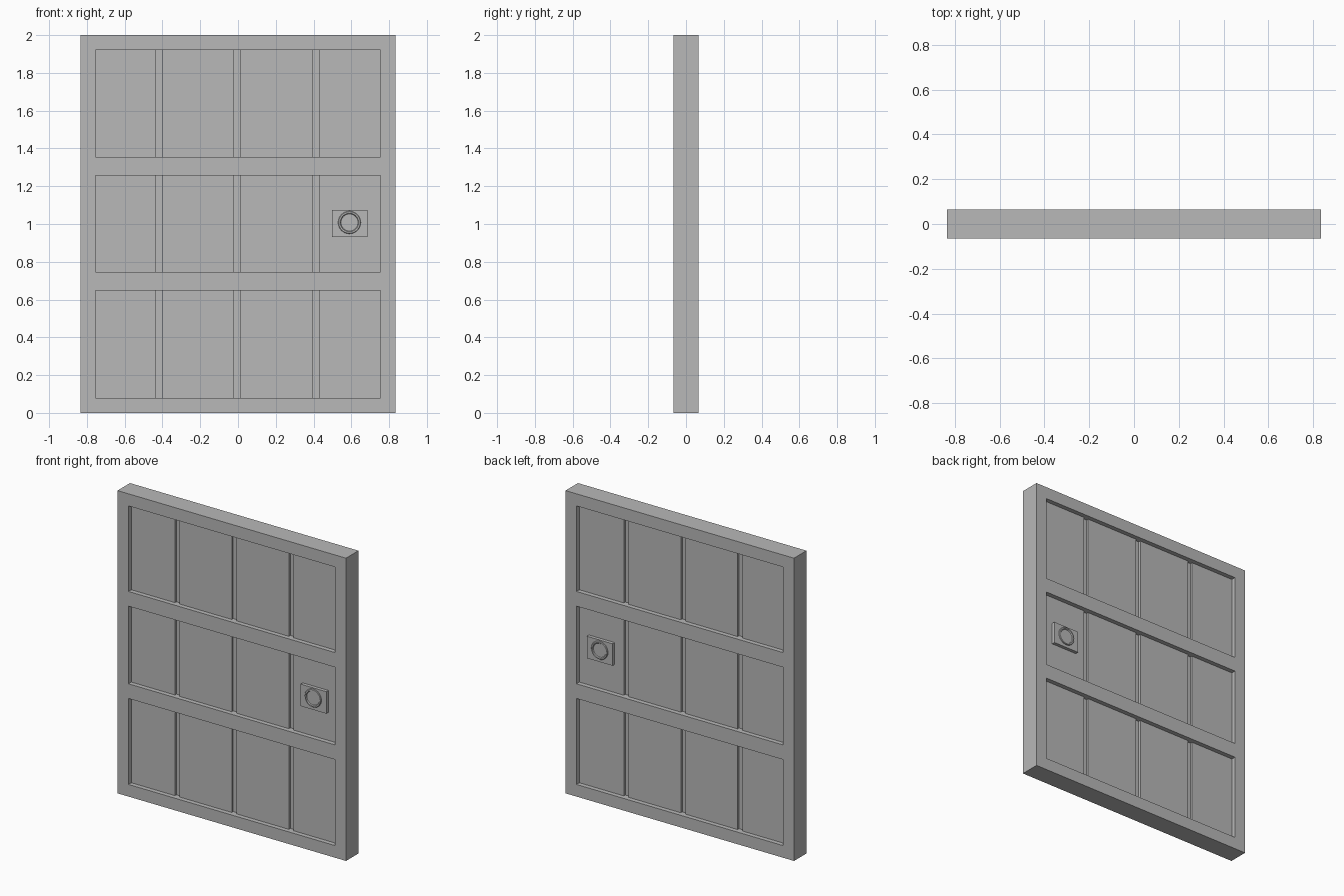
import bpy
import bmesh
from math import pi, radians
from mathutils import Matrix, Vector

cube = bpy.data.objects.get("Cube")
if cube:
    bpy.data.objects.remove(cube, do_unlink=True)

grey = bpy.data.materials.new("door_grey")
grey.use_nodes = True
colour = (0.48, 0.48, 0.48, 1)
grey.diffuse_color = colour
grey.node_tree.nodes["Principled BSDF"].inputs["Base Color"].default_value = colour


def add_object(name, bm):
    bmesh.ops.recalc_face_normals(bm, faces=bm.faces)
    mesh = bpy.data.meshes.new(name)
    bm.to_mesh(mesh)
    bm.free()
    mesh.materials.append(grey)
    ob = bpy.data.objects.new(name, mesh)
    bpy.context.collection.objects.link(ob)
    return ob


def add_boxes(name, boxes):
    """One object from boxes given as (x range, y range, z range)."""
    bm = bmesh.new()
    for ranges in boxes:
        centre = Vector([(a + b) / 2 for a, b in ranges])
        size = [abs(b - a) for a, b in ranges]
        bmesh.ops.create_cube(bm, size=1, matrix=Matrix.LocRotScale(centre, None, size))
    return add_object(name, bm)


def activate(ob):
    bpy.ops.object.select_all(action='DESELECT')
    ob.select_set(True)
    bpy.context.view_layer.objects.active = ob


def carve(target, cutter):
    cutter.hide_render = True
    mod = target.modifiers.new("carve", 'BOOLEAN')
    mod.operation = 'DIFFERENCE'
    mod.solver = 'EXACT'
    mod.object = cutter
    activate(target)
    bpy.ops.object.modifier_apply(modifier=mod.name)
    bpy.data.objects.remove(cutter, do_unlink=True)


HALF = 0.065
PANEL = 0.035
GROOVE = 0.02
rows = [(0.08, 0.648), (0.745, 1.258), (1.355, 1.92)]
sides = (-1, 1)

# Door slab with recessed panels on both faces
door = add_boxes("door_slab", [((-0.835, 0.835), (-HALF, HALF), (0, 2))])
carve(door, add_boxes("panel_cutter", [
    ((-0.755, 0.755), (s * PANEL, s * 0.1), row) for s in sides for row in rows]))

# Vertical grooves between the planks
carve(door, add_boxes("groove_cutter", [
    ((x - 0.017, x + 0.017), (s * GROOVE, s * 0.05), row)
    for s in sides for row in rows for x in (-0.419, -0.004, 0.413)]))

# Lock plate and round knob ring on each face
for s, side in zip(sides, ("front", "back")):
    add_boxes(side + "_lock_plate",
              [((0.497, 0.685), (s * PANEL, s * 0.057), (0.93, 1.075))])
    bm = bmesh.new()
    profile = [(0.06, 0.055), (0.06, 0.061), (0.057, HALF), (0.049, HALF),
               (0.045, 0.059), (0, 0.059)]
    verts = [bm.verts.new((r, s * y, 0)) for r, y in profile]
    edges = [bm.edges.new(pair) for pair in zip(verts, verts[1:])]
    bmesh.ops.spin(bm, geom=verts + edges, cent=(0, 0, 0), axis=(0, 1, 0),
                   angle=2 * pi, steps=32)
    bmesh.ops.remove_doubles(bm, verts=bm.verts, dist=0.0005)
    knob = add_object(side + "_knob", bm)
    # Face the open shell outwards
    if sum(f.normal.y * f.area for f in knob.data.polygons) * s < 0:
        knob.data.flip_normals()
    knob.location = (0.59, 0, 1.008)
    activate(knob)
    bpy.ops.object.shade_smooth_by_angle(angle=radians(30))
